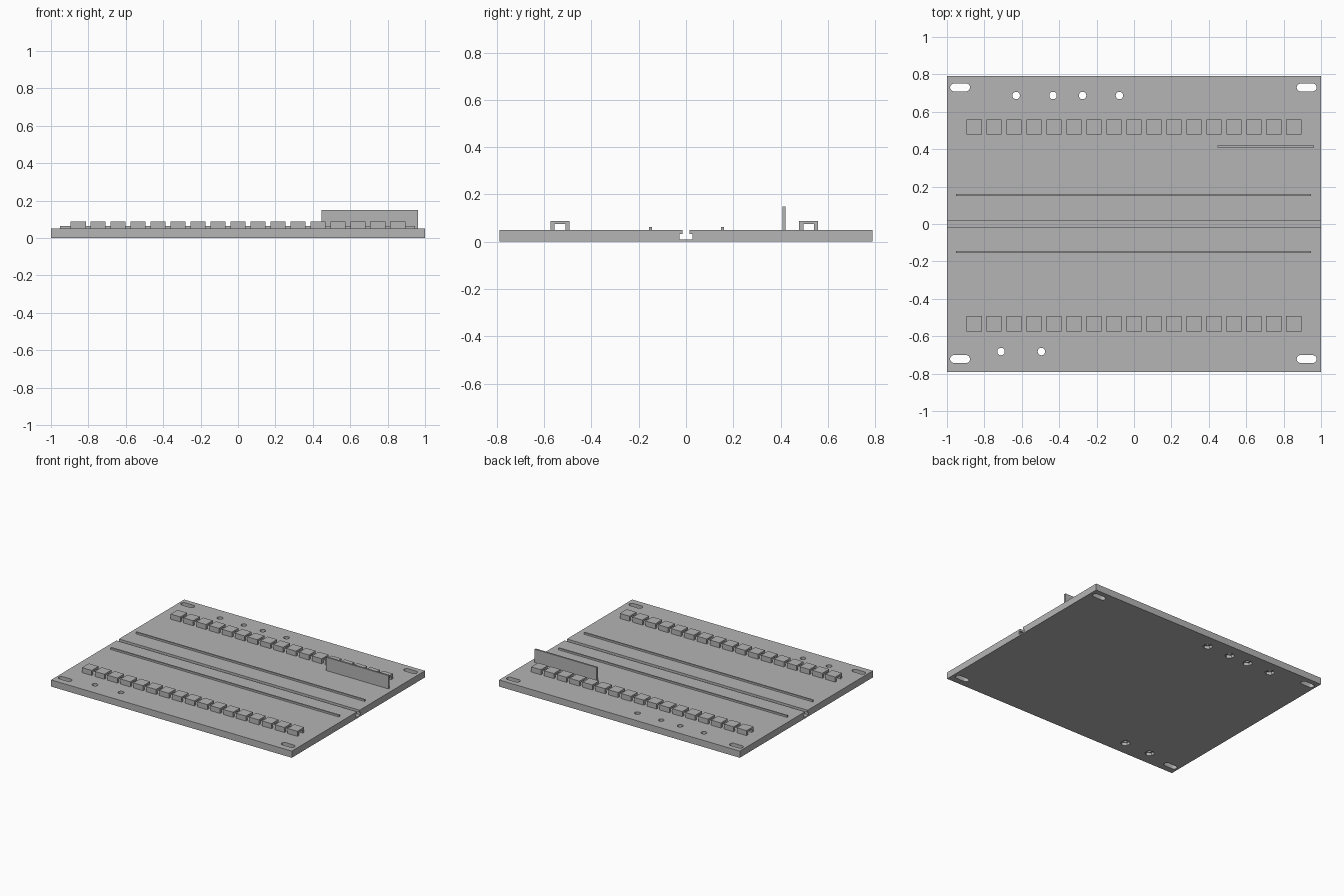
import bpy, bmesh, math
from mathutils import Matrix

cube = bpy.data.objects.get("Cube")
if cube:
    bpy.data.objects.remove(cube, do_unlink=True)

grey = bpy.data.materials.new("plain grey")
grey.use_nodes = True
colour = (0.46, 0.46, 0.46, 1)
grey.diffuse_color = colour
grey.node_tree.nodes["Principled BSDF"].inputs["Base Color"].default_value = colour

TOP = 0.05          # upper face of the base plate
LENGTH = 2.0


def finish(bm, name):
    bmesh.ops.recalc_face_normals(bm, faces=bm.faces)
    mesh = bpy.data.meshes.new(name)
    bm.to_mesh(mesh)
    bm.free()
    mesh.materials.append(grey)
    ob = bpy.data.objects.new(name, mesh)
    bpy.context.collection.objects.link(ob)
    return ob


def extrude(bm, points, offset):
    """Add a closed prism from an outline of 3D points."""
    face = bm.faces.new([bm.verts.new(p) for p in points])
    out = bmesh.ops.extrude_face_region(bm, geom=[face], use_keep_orig=True)
    moved = [v for v in out["geom"] if isinstance(v, bmesh.types.BMVert)]
    bmesh.ops.translate(bm, verts=moved, vec=offset)


def box(name, x, y, z):
    bm = bmesh.new()
    extrude(bm, [(x[0], y[0], z[0]), (x[1], y[0], z[0]),
                 (x[1], y[1], z[0]), (x[0], y[1], z[0])], (0, 0, z[1] - z[0]))
    return finish(bm, name)


def prism(bm, x, y, radius, sides, z0, z1, half=0.0):
    """Upright prism; half stretches it into an oblong along x."""
    pts = []
    for i in range(sides):
        a = 2 * math.pi * (i + 0.5) / sides
        shift = math.copysign(half, math.cos(a))
        pts.append((x + shift + radius * math.cos(a), y + radius * math.sin(a), z0))
    extrude(bm, pts, (0, 0, z1 - z0))


# Base plate with a T-shaped groove running along its length
half_y = 0.79
groove = [(0.015, TOP), (0.015, 0.033), (0.028, 0.033), (0.028, 0.01)]
section = [(-half_y, 0), (half_y, 0), (half_y, TOP)]
section += groove + [(-y, z) for y, z in reversed(groove)] + [(-half_y, TOP)]
bm = bmesh.new()
extrude(bm, [(-LENGTH / 2, y, z) for y, z in section], (LENGTH, 0, 0))
plate = finish(bm, "base_plate")

# Mounting slots, bolt holes, and hexagonal nut pockets underneath
bolts = [(x, 0.687) for x in (-0.63, -0.433, -0.275, -0.078)]
bolts += [(x, -0.682) for x in (-0.711, -0.495)]
through, pockets = bmesh.new(), bmesh.new()
for x in (-0.93, 0.923):
    for y in (0.73, -0.722):
        prism(through, x, y, 0.021, 32, -0.1, 0.2, half=0.032)
for x, y in bolts:
    prism(through, x, y, 0.02, 32, -0.1, 0.2)
    prism(pockets, x, y, 0.034, 6, -0.1, 0.022)
cutters = [finish(through, "hole_cutter"), finish(pockets, "pocket_cutter")]
for cutter in cutters:
    cutter.hide_render = True
    mod = plate.modifiers.new(cutter.name, "BOOLEAN")
    mod.operation, mod.solver, mod.object = "DIFFERENCE", "EXACT", cutter
bpy.context.view_layer.objects.active = plate
plate.select_set(True)
for cutter in cutters:
    bpy.ops.object.modifier_apply(modifier=cutter.name)
    bpy.data.objects.remove(cutter, do_unlink=True)
bpy.ops.object.shade_smooth_by_angle(angle=math.radians(30))

# Two rows of small bridges, open along x
wall, width, height = 0.018, 0.081, 0.038
for side, yc in (("front", -0.533), ("back", 0.519)):
    h, inner = width / 2, width / 2 - wall
    roof, ceiling = TOP + height, TOP + height - 0.014
    arch = [(-h, TOP), (-h, roof), (h, roof), (h, TOP),
            (inner, TOP), (inner, ceiling), (-inner, ceiling), (-inner, TOP)]
    for i in range(17):
        x = -0.895 + i * 0.1068
        bm = bmesh.new()
        extrude(bm, [(x, yc + y, z) for y, z in arch], (width, 0, 0))
        finish(bm, f"{side}_bridge_{i + 1}")

# Low ribs on each side of the groove
for name, y in (("front_rib", -0.15), ("back_rib", 0.155)):
    box(name, (-0.952, 0.947), (y - 0.006, y + 0.006), (TOP, 0.063))

# Upright fin near the back row
box("upright_fin", (0.447, 0.963), (0.408, 0.421), (TOP, 0.15))
